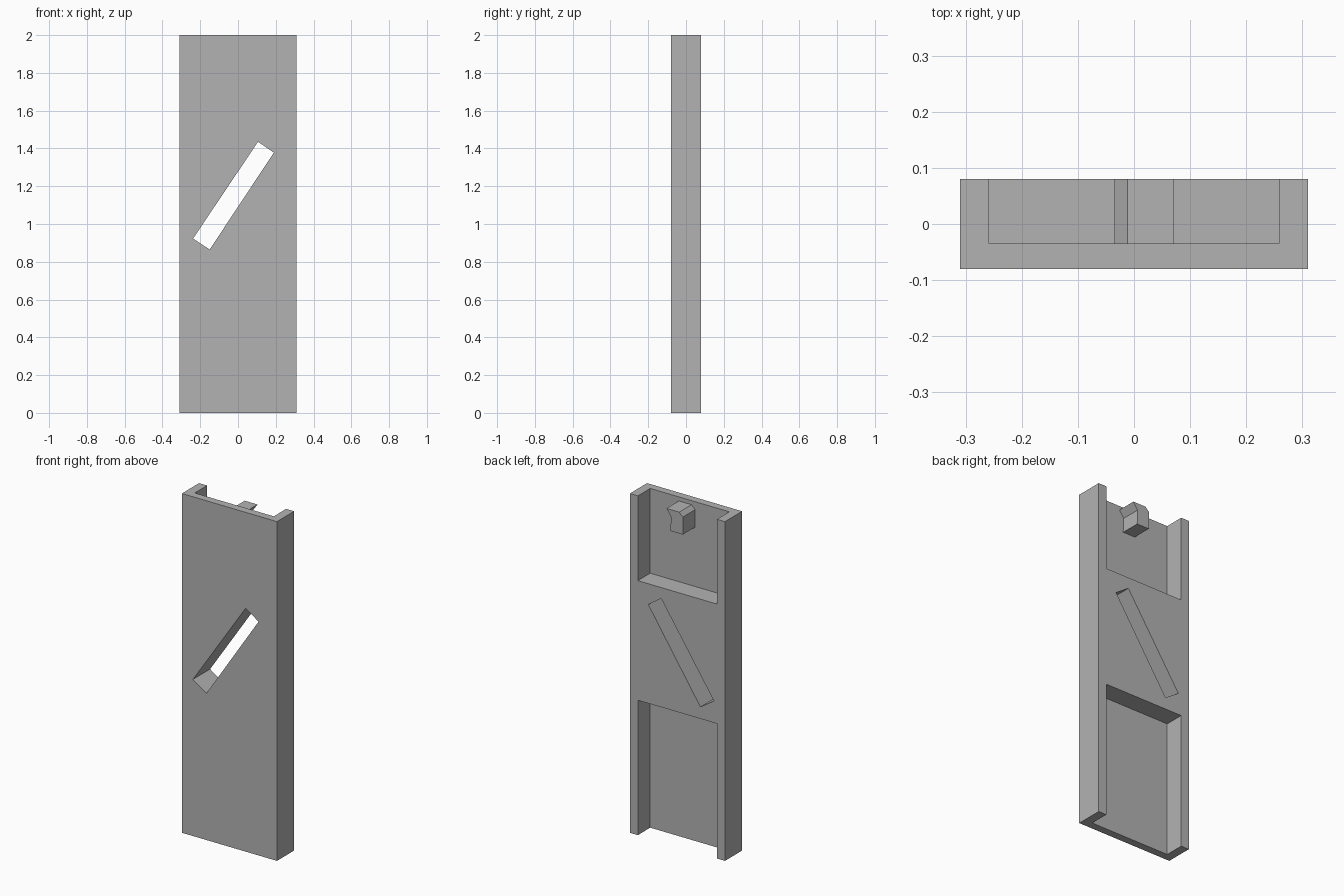
import bpy
import bmesh

cube = bpy.data.objects.get("Cube")
if cube:
    bpy.data.objects.remove(cube, do_unlink=True)

WIDTH, DEPTH, HEIGHT = 0.62, 0.16, 2.0
RAIL = 0.052            # thickness of the side rails
FLOOR_Y = -0.035        # back of the front wall
BACK_Y = DEPTH / 2

grey = bpy.data.materials.new("plain_grey")
grey.use_nodes = True
grey.diffuse_color = (0.45, 0.45, 0.45, 1)
grey.node_tree.nodes["Principled BSDF"].inputs["Base Color"].default_value = (0.45, 0.45, 0.45, 1)


def prism(name, outline, y0, y1):
    """Extrude an (x, z) outline from y0 to y1."""
    bm = bmesh.new()
    face = bm.faces.new([bm.verts.new((x, y0, z)) for x, z in outline])
    new = bmesh.ops.extrude_face_region(bm, geom=[face])["geom"]
    verts = [v for v in new if isinstance(v, bmesh.types.BMVert)]
    bmesh.ops.translate(bm, verts=verts, vec=(0, y1 - y0, 0))
    bmesh.ops.recalc_face_normals(bm, faces=bm.faces)
    mesh = bpy.data.meshes.new(name)
    bm.to_mesh(mesh)
    bm.free()
    mesh.materials.append(grey)
    obj = bpy.data.objects.new(name, mesh)
    bpy.context.collection.objects.link(obj)
    return obj


def rect(half, z0, z1):
    return [(-half, z0), (half, z0), (half, z1), (-half, z1)]


def cut(target, name, outline, y0, y1):
    cutter = prism(name, outline, y0, y1)
    cutter.hide_render = True
    cutter.display_type = 'WIRE'
    mod = target.modifiers.new(name, 'BOOLEAN')
    mod.operation = 'DIFFERENCE'
    mod.solver = 'EXACT'
    mod.object = cutter
    # bake the cut, then drop the helper
    bpy.context.view_layer.objects.active = target
    bpy.ops.object.modifier_apply(modifier=mod.name)
    bpy.data.objects.remove(cutter, do_unlink=True)


# Channel body: front wall, side rails and a thick middle block
body = prism("channel_body", rect(WIDTH / 2, 0, HEIGHT), -BACK_Y, BACK_Y)
inner = WIDTH / 2 - RAIL
cut(body, "upper_pocket", rect(inner, 1.5, HEIGHT + 0.1), FLOOR_Y, BACK_Y + 0.1)
cut(body, "lower_pocket", rect(inner, -0.1, 0.795), FLOOR_Y, BACK_Y + 0.1)

# Slanted slot through the middle block
slot = [(-0.238, 0.923), (-0.15, 0.865), (0.19, 1.378), (0.106, 1.435)]
cut(body, "slot", slot, -BACK_Y - 0.1, BACK_Y + 0.1)

# Hooked peg in the upper pocket
hook = [(-0.035, 1.85), (0.045, 1.85), (0.042, 1.935),
        (0.071, 1.976), (-0.012, 1.976), (-0.035, 1.953)]
prism("hook_peg", hook, FLOOR_Y - 0.01, BACK_Y)
